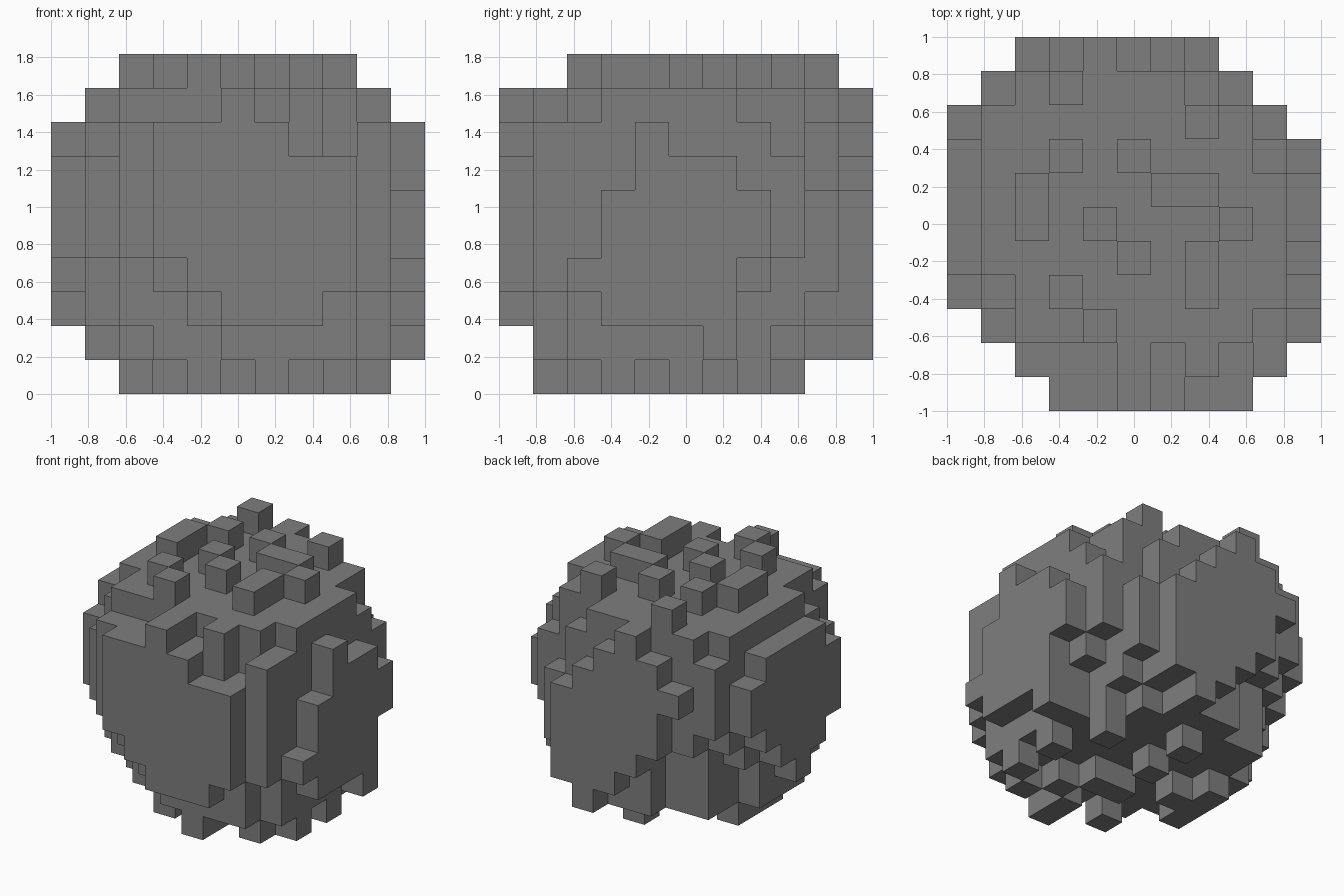
import bpy
import bmesh
from mathutils import Vector

cube = bpy.data.objects.get("Cube")
if cube:
    bpy.data.objects.remove(cube, do_unlink=True)

GRID, LEVELS = 11, 10
CELL = 2 / GRID
CENTRE = Vector((5, 5, 4.5))
RADIUS_SQ = 31.3
SKEW = 0.5
CORNER_CUT = 7.6

# Rounded core, drawn out along one diagonal and cut at one low corner
cells = set()
for i in range(1, GRID - 1):
    for j in range(1, GRID - 1):
        for k in range(1, LEVELS - 1):
            d = Vector((i, j, k)) - CENTRE
            inside = d.length_squared + SKEW * d.x * d.y < RADIUS_SQ
            if inside and d.y - d.x + min(-d.z, 1.5) < CORNER_CUT:
                cells.add((i, j, k))

# Notches and single knobs on the core
cells.difference_update([(6, 1, 8), (8, 1, 8), (8, 1, 7), (4, 1, 8),
                         (9, 2, 8), (9, 1, 2), (9, 7, 2), (3, 1, 2),
                         (4, 1, 1), (3, 9, 1), (3, 9, 2), (3, 9, 3),
                         (1, 7, 1), (1, 7, 2)])
cells.update([(9, 8, 6), (1, 2, 6), (2, 1, 6), (2, 1, 7), (3, 1, 3),
              (2, 2, 8), (8, 8, 8), (8, 9, 3)])


def add_plate(first, spans, place):
    """Add a one-cell-thick plate, one (low, high) span per row."""
    for row, (low, high) in enumerate(spans, first):
        for n in range(low, high + 1):
            cells.add(place(row, n))


# Raised plates on the four sides
add_plate(3, [(4, 7), (3, 7), (2, 8), (2, 7), (2, 6), (3, 6)],
          lambda i, k: (i, 0, k))
add_plate(2, [(6, 6), (4, 7), (3, 8), (2, 7), (1, 6), (2, 5)],
          lambda i, k: (i, GRID - 1, k))
add_plate(3, [(4, 6), (3, 7), (2, 7), (3, 7), (4, 7), (5, 6)],
          lambda j, k: (0, j, k))
add_plate(1, [(6, 6), (3, 6), (2, 6), (3, 7), (3, 7), (4, 6), (4, 4)],
          lambda k, j: (GRID - 1, j, k))

# Loose bumps on the top and underside
top_bumps = [(3, 9), (7, 8), (3, 7), (5, 7), (6, 6), (7, 6), (2, 5), (2, 6),
             (4, 5), (8, 5), (5, 4), (7, 3), (7, 4), (3, 3), (4, 2)]
bottom_bumps = [(6, 1), (6, 2), (8, 2), (9, 3), (9, 5), (8, 7), (5, 8),
                (2, 4), (2, 5), (2, 6), (3, 5), (4, 2), (5, 4), (6, 4),
                (5, 6), (7, 3)]
cells.update((i, j, LEVELS - 1) for i, j in top_bumps)
cells.update((i, j, 0) for i, j in bottom_bumps)

# Outer skin of the cells
bm = bmesh.new()
corners = {}


def corner(point):
    key = tuple(point)
    if key not in corners:
        x, y, z = key
        corners[key] = bm.verts.new((x * CELL - 1, y * CELL - 1, z * CELL))
    return corners[key]


for cell in sorted(cells):
    for axis in range(3):
        u, v = (axis + 1) % 3, (axis + 2) % 3
        for side in (0, 1):
            neighbour = list(cell)
            neighbour[axis] += 2 * side - 1
            if tuple(neighbour) in cells:
                continue
            ring = []
            for du, dv in ((0, 0), (1, 0), (1, 1), (0, 1)):
                point = list(cell)
                point[axis] += side
                point[u] += du
                point[v] += dv
                ring.append(corner(point))
            bm.faces.new(ring if side else ring[::-1])

mesh = bpy.data.meshes.new("block_boulder")
bm.to_mesh(mesh)
bm.free()

# Plain grey stone
stone = bpy.data.materials.new("stone_grey")
stone.use_nodes = True
grey = (0.21, 0.21, 0.21, 1)
stone.diffuse_color = grey
stone.node_tree.nodes["Principled BSDF"].inputs["Base Color"].default_value = grey
mesh.materials.append(stone)

boulder = bpy.data.objects.new("block_boulder", mesh)
bpy.context.scene.collection.objects.link(boulder)
